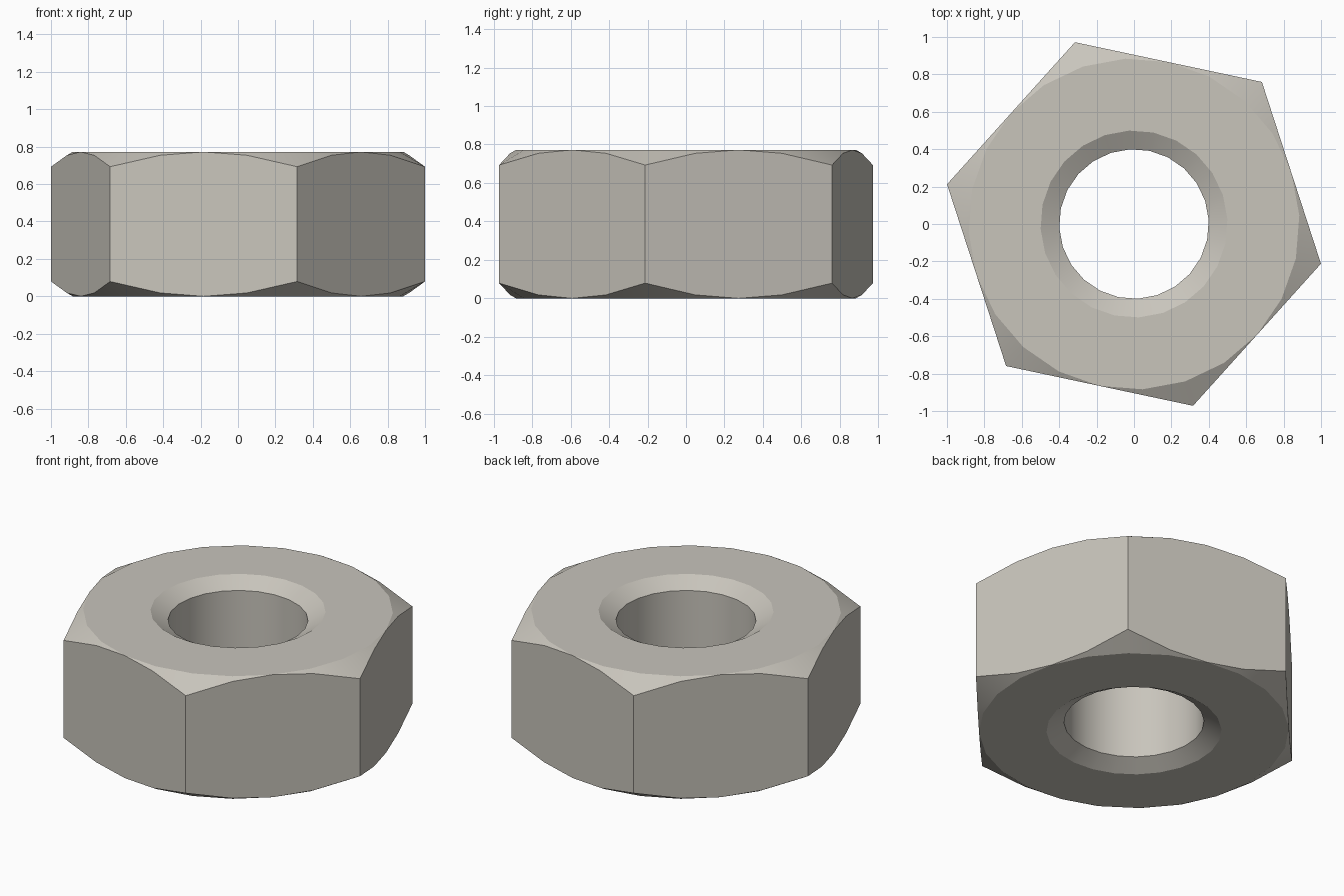
import bpy
import bmesh
from math import cos, sin, pi, radians, tan

cube = bpy.data.objects.get("Cube")
if cube:
    bpy.data.objects.remove(cube, do_unlink=True)

SEGMENTS = 24
TURN = radians(-12)          # direction of the first hexagon corner
HEIGHT = 0.772
APOTHEM = 0.885              # centre to flat side
BORE, MOUTH = 0.4, 0.5       # hole radius and countersink radius
SLOPE = tan(radians(30))     # chamfer slope, outside and inside

# Bare steel
steel = bpy.data.materials.new("warm grey steel")
steel.use_nodes = True
colour = (0.58, 0.555, 0.50, 1.0)
steel.diffuse_color = colour
steel.node_tree.nodes["Principled BSDF"].inputs["Base Color"].default_value = colour


def hexagon_radius(a):
    """Distance from the centre to the hexagon in direction a."""
    return APOTHEM / cos(a % (pi / 3) - pi / 6)


def section(a):
    """Upper half of the nut's cross-section, from bore to flat side."""
    r = hexagon_radius(a)
    return [
        (BORE, HEIGHT - (MOUTH - BORE) * SLOPE),
        (MOUTH, HEIGHT),
        (APOTHEM, HEIGHT),
        (r, HEIGHT - (r - APOTHEM) * SLOPE),
    ]


# Sweep the cross-section round the axis, mirrored for the underside
bm = bmesh.new()
loops = []
for i in range(SEGMENTS):
    a = 2 * pi * i / SEGMENTS
    upper = section(a)
    lower = [(r, HEIGHT - z) for r, z in reversed(upper)]
    loops.append([bm.verts.new((r * cos(a + TURN), r * sin(a + TURN), z))
                  for r, z in upper + lower])

for i, loop in enumerate(loops):
    after = loops[(i + 1) % SEGMENTS]
    for j in range(len(loop)):
        k = (j + 1) % len(loop)
        bm.faces.new((loop[j], loop[k], after[k], after[j]))

# The chamfer vanishes at the middle of each side
bmesh.ops.remove_doubles(bm, verts=bm.verts, dist=0.0005)
bmesh.ops.recalc_face_normals(bm, faces=bm.faces)

mesh = bpy.data.meshes.new("hex_nut")
bm.to_mesh(mesh)
bm.free()
mesh.materials.append(steel)
nut = bpy.data.objects.new("hex_nut", mesh)
bpy.context.collection.objects.link(nut)

# Round surfaces smooth, flats and chamfer edges sharp
bpy.ops.object.select_all(action="DESELECT")
nut.select_set(True)
bpy.context.view_layer.objects.active = nut
bpy.ops.object.shade_smooth_by_angle(angle=radians(22))
